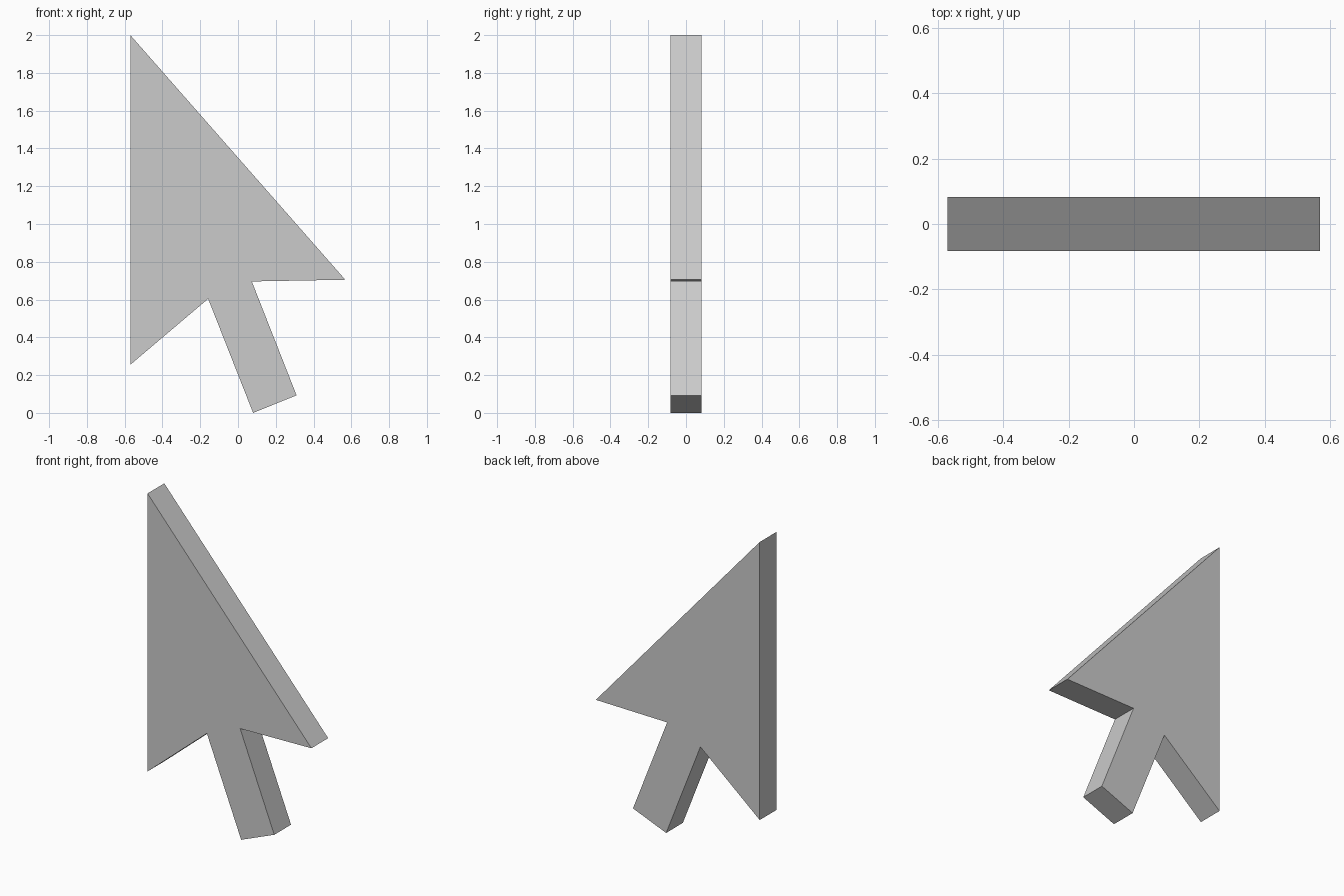
import bpy
import bmesh

if "Cube" in bpy.data.objects:
    bpy.data.objects.remove(bpy.data.objects["Cube"])

HALF_DEPTH = 0.083

# Pointer outline in the front plane (x, z)
outline = [
    (-0.57, 2.0), (-0.57, 0.255), (-0.158, 0.604), (0.08, 0.0),
    (0.31, 0.093), (0.073, 0.696), (0.568, 0.705),
]

# Flat arrow pointer: one profile extruded front to back
bm = bmesh.new()
front = bm.faces.new([bm.verts.new((x, -HALF_DEPTH, z)) for x, z in outline])
result = bmesh.ops.extrude_face_region(bm, geom=[front], use_keep_orig=True)
back = [g for g in result["geom"] if isinstance(g, bmesh.types.BMVert)]
bmesh.ops.translate(bm, verts=back, vec=(0, 2 * HALF_DEPTH, 0))
bmesh.ops.recalc_face_normals(bm, faces=bm.faces)

mesh = bpy.data.meshes.new("arrow_pointer")
bm.to_mesh(mesh)
bm.free()
bpy.context.collection.objects.link(bpy.data.objects.new("arrow_pointer", mesh))
